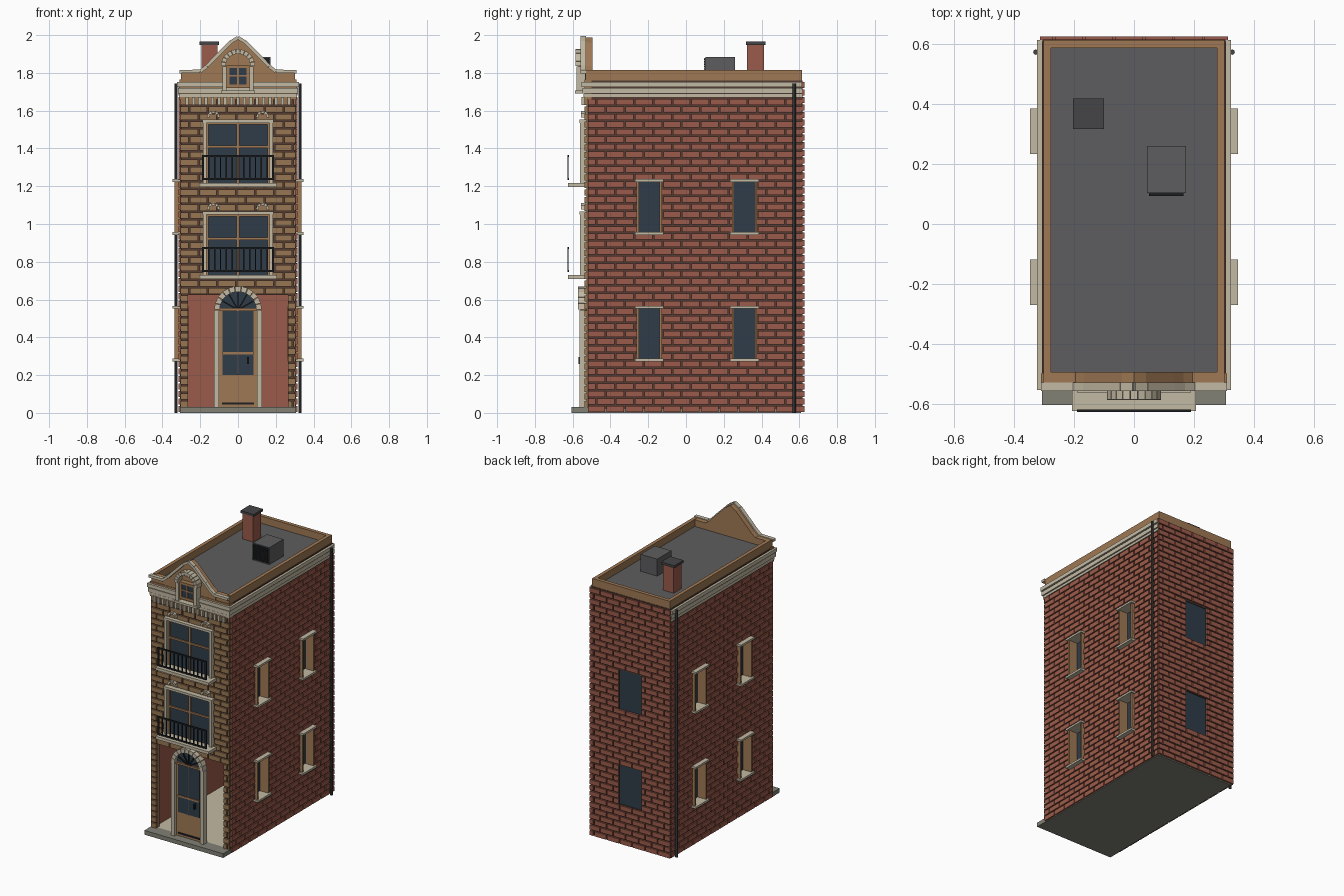
import bpy
import bmesh
import math
from mathutils import Matrix

default_cube = bpy.data.objects.get("Cube")
if default_cube:
    bpy.data.objects.remove(default_cube, do_unlink=True)


def material(name, red, green, blue):
    mat = bpy.data.materials.new(name)
    mat.use_nodes = True
    colour = (red, green, blue, 1)
    mat.diffuse_color = colour
    mat.node_tree.nodes["Principled BSDF"].inputs["Base Color"].default_value = colour
    return mat


RED = material("red_brick", .33, .105, .07)
TAN = material("tan_brick", .31, .18, .085)
MORTAR = material("dark_mortar", .09, .045, .033)
WOOD = material("brown_wood", .35, .19, .09)
STONE = material("pale_stone", .55, .49, .37)
GLASS = material("dark_glass", .028, .045, .065)
ROOF = material("roof_grey", .11, .11, .115)
STEP = material("step_stone", .22, .22, .18)
IRON = material("black_iron", .012, .014, .017)
METAL = material("dark_metal", .06, .06, .065)


def finish(name, bm, mat):
    bmesh.ops.recalc_face_normals(bm, faces=bm.faces)
    mesh = bpy.data.meshes.new(name)
    bm.to_mesh(mesh)
    bm.free()
    mesh.materials.append(mat)
    obj = bpy.data.objects.new(name, mesh)
    bpy.context.scene.collection.objects.link(obj)
    return obj


def prisms(name, mat, outlines, y0, y1):
    """Extrude outlines in the x-z plane from y0 to y1."""
    bm = bmesh.new()
    for outline in outlines:
        front = [bm.verts.new((x, y0, z)) for x, z in outline]
        back = [bm.verts.new((x, y1, z)) for x, z in outline]
        bm.faces.new(front)
        bm.faces.new(back[::-1])
        for i in range(len(front)):
            j = (i + 1) % len(front)
            bm.faces.new((front[i], back[i], back[j], front[j]))
    return finish(name, bm, mat)


def boxes(name, mat, spans):
    """Boxes given as (x0, x1, y0, y1, z0, z1)."""
    bm = bmesh.new()
    for x0, x1, y0, y1, z0, z1 in spans:
        place = Matrix.Translation(((x0 + x1) / 2, (y0 + y1) / 2, (z0 + z1) / 2))
        size = Matrix.Diagonal((abs(x1 - x0), abs(y1 - y0), abs(z1 - z0), 1))
        bmesh.ops.create_cube(bm, size=1, matrix=place @ size)
    return finish(name, bm, mat)


def box(name, mat, *span):
    return boxes(name, mat, [span])


def pair(name, mat, x0, x1, *rest):
    return boxes(name, mat, [(x0, x1, *rest), (-x1, -x0, *rest)])


def cut(rects, holes):
    """Remove rectangular holes from rectangles (u0, u1, z0, z1)."""
    for a, b, c, d in holes:
        kept = []
        for u0, u1, z0, z1 in rects:
            if u1 <= a or u0 >= b or z1 <= c or z0 >= d:
                kept.append((u0, u1, z0, z1))
                continue
            low, high = max(z0, c), min(z1, d)
            pieces = [(u0, a, low, high), (b, u1, low, high), (u0, u1, z0, c), (u0, u1, d, z1)]
            kept += [p for p in pieces if p[1] - p[0] > .004 and p[3] - p[2] > .004]
        rects = kept
    return rects


def running_bond(u0, u1, z0, z1, holes, length=.1, gap=.008):
    rows = round((z1 - z0) / .04)
    height = (z1 - z0) / rows
    bricks = []
    for row in range(rows):
        u = u0 - (row % 2) * length / 2
        while u < u1 - gap:
            left, right = max(u, u0), min(u + length - gap, u1)
            if right - left > gap:
                z = z0 + row * height
                bricks.append((left, right, z, z + height - gap))
            u += length
    return cut(bricks, holes)


def ring(cx, cz, inner, outer, count, gap=.04):
    """Wedge outlines of a half-round arch."""
    wedges = []
    for i in range(count):
        a, b = math.pi * (i + gap) / count, math.pi * (i + 1 - gap) / count
        wedges.append([(cx + r * math.cos(t), cz + r * math.sin(t))
                       for r, t in ((inner, a), (outer, a), (outer, b), (inner, b))])
    return wedges


def strip(p, q, half):
    """Outline of a straight bar between two points."""
    dx, dz = q[0] - p[0], q[1] - p[1]
    k = half / math.hypot(dx, dz)
    nx, nz = -dz * k, dx * k
    return [(p[0] + nx, p[1] + nz), (q[0] + nx, q[1] + nz), (q[0] - nx, q[1] - nz), (p[0] - nx, p[1] - nz)]


# Base step, floor and roof
box("base_slab", STEP, -.305, .305, -.53, .61, 0, .02)
box("front_step", STEP, -.308, .308, -.605, -.52, 0, .03)
box("ground_floor", STONE, -.29, .29, -.52, .6, .02, .03)
box("roof_deck", ROOF, -.285, .285, -.5, .595, 1.74, 1.765)

# Side walls, their bricks and windows
SILLS = (.28, .95)
window_rows = [(c - .067, c + .067, z, z + .28) for c in (-.195, .31) for z in SILLS]
for side, label in ((1, "left"), (-1, "right")):
    wall = cut([(-.52, .61, .02, 1.76)], window_rows)
    boxes(label + "_wall", RED, [(side * .285, side * .3, *r) for r in wall])
    boxes(label + "_mortar", MORTAR, [(side * .3, side * .308, *r) for r in wall])
    bricks = running_bond(-.52, .615, .005, 1.67, window_rows)
    boxes(label + "_bricks", RED, [(side * .305, side * .316, *r) for r in bricks])
    frames, panes, slabs = [], [], []
    for a, b, c, d in window_rows:
        near, far = side * .262, side * .335
        frames += [(near, far, a, a + .012, c, d), (near, far, b - .012, b, c, d)]
        panes.append((near, side * .27, a, b, c, d))
        slabs += [(near, side * .348, a - .009, b + .009, z - .007, z + .007) for z in (c, d)]
    boxes(label + "_window_jambs", WOOD, frames)
    boxes(label + "_window_glass", GLASS, panes)
    boxes(label + "_window_sills", STONE, slabs)

# Back wall
back_holes = [(-.09, .09, z, z + .28) for z in SILLS]
box("back_wall", RED, -.3, .3, .595, .605, .02, 1.76)
boxes("back_mortar", MORTAR, [(r[0], r[1], .605, .617, r[2], r[3])
                              for r in cut([(-.306, .306, .01, 1.76)], back_holes)])
boxes("back_bricks", RED, [(r[0], r[1], .614, .627, r[2], r[3])
                           for r in running_bond(-.314, .314, .005, 1.76, back_holes)])
boxes("back_window_glass", GLASS, [(a, b, .604, .612, c, d) for a, b, c, d in back_holes])

# Front wall with a wide ground floor opening
FLOORS = (("first", .73), ("second", 1.217))
front_holes = [(-.265, .265, 0, .625)]
window_holes = [(-.18, .18, z, z + .33) for _, z in FLOORS]
front = cut([(-.3, .3, .03, 1.76)], front_holes)
boxes("front_wall", TAN, [(a, b, -.522, -.5, c, d) for a, b, c, d in front])
boxes("front_mortar", MORTAR, [(a, b, -.528, -.522, c, d) for a, b, c, d in front])
boxes("front_bricks", TAN, [(a, b, -.538, -.524, c, d) for a, b, c, d in
                            running_bond(-.305, .305, .03, 1.67, front_holes + window_holes)])

# Front windows and balconies
for label, z in FLOORS:
    top = z + .335
    box(label + "_window_glass", GLASS, -.18, .18, -.533, -.525, z, top)
    pair(label + "_window_jambs", STONE, .166, .185, -.56, -.525, z, top)
    box(label + "_window_lintel", STONE, -.188, .188, -.565, -.525, top - .016, top)
    boxes(label + "_window_bars", WOOD, [
        (-.007, .007, -.542, -.53, z, top - .016),
        (-.166, .166, -.542, -.53, z + .185, z + .198),
        (-.166, .166, -.542, -.53, top - .026, top - .016),
        (-.166, -.156, -.542, -.53, z, top - .016), (.156, .166, -.542, -.53, z, top - .016)])
    hoods = [w for x in (-.13, .13) for w in ring(x, top + .012, .022, .036, 5)]
    prisms(label + "_window_hoods", STONE, hoods, -.555, -.53)
    box(label + "_balcony_slab", STONE, -.207, .207, -.625, -.52, z - .02, z)
    rails = [(-.19, .19, -.628, -.62, h, h + .01) for h in (z + .016, z + .138)]
    bars = 13
    for i in range(bars):
        x = -.185 + .37 * i / (bars - 1)
        w = .006 if i in (0, bars - 1) else .0035
        rails.append((x - w, x + w, -.627, -.621, z + .016, z + .145))
    boxes(label + "_balcony_railing", IRON, rails)

# Entrance door, surround and fanlight
ARCH = .545
box("door_panel", WOOD, -.1, .1, -.545, -.525, .03, ARCH + .01)
box("door_glass", GLASS, -.083, .083, -.55, -.54, .2, ARCH)
box("door_mullion", METAL, -.004, .004, -.554, -.545, .2, ARCH)
box("door_crossbar", WOOD, -.083, .083, -.555, -.545, .31, .323)
box("door_kick_strip", IRON, -.085, .085, -.55, -.54, .045, .056)
box("door_handle", IRON, .048, .058, -.57, -.545, .26, .295)
half_disc = [(.1 * math.cos(t), ARCH + .1 * math.sin(t)) for t in (math.pi * i / 16 for i in range(17))]
prisms("fanlight_glass", GLASS, [half_disc], -.545, -.528)
spokes = [strip((0, ARCH), (.095 * math.cos(t), ARCH + .095 * math.sin(t)), .0035)
          for t in (math.pi * i / 6 for i in range(1, 6))]
prisms("fanlight_spokes", IRON, spokes, -.553, -.54)
box("fanlight_bar", WOOD, -.1, .1, -.558, -.53, ARCH - .005, ARCH + .008)
pair("door_pilasters", STONE, .1, .127, -.565, -.525, .03, ARCH)
prisms("door_arch", STONE, ring(0, ARCH, .097, .126, 11), -.572, -.525)

# Cornices with dentils
CORNICE = ((.312, 1.672, 1.688), (.318, 1.692, 1.72), (.324, 1.726, 1.752))
for i, (reach, low, high) in enumerate(CORNICE):
    pair("side_cornice_%d" % i, STONE, .295, reach, -.515, .615, low, high)
    box("front_cornice_%d" % i, STONE, -reach, reach, -.23 - reach, -.515, low, high)
box("cornice_backing", WOOD, -.31, .31, -.538, -.5, 1.66, 1.765)
dentils = [-.27 + .54 * i / 16 for i in range(17)]
boxes("dentils", STONE, [(x - .008, x + .008, -.553, -.53, 1.63, 1.672) for x in dentils])

# Parapets
pair("side_parapet", WOOD, .278, .303, -.515, .61, 1.752, 1.815)
box("back_parapet", WOOD, -.303, .303, .588, .614, 1.76, 1.815)
box("front_parapet", WOOD, -.303, .303, -.533, -.495, 1.75, 1.812)

# Gable with stone coping
half = [(.2, 1.808), (.165, 1.835), (.13, 1.872), (.04, 1.962), (0, 1.987)]
slope = half + [(-x, z) for x, z in half[-2::-1]]
prisms("gable", WOOD, [slope + [(-.2, 1.76), (.2, 1.76)]], -.535, -.495)
coping = [(.31, 1.807)] + slope + [(-.31, 1.807)]
prisms("gable_coping", STONE, [strip(p, q, .009) for p, q in zip(coping, coping[1:])], -.558, -.53)

# Attic window in the gable
box("attic_glass", GLASS, -.05, .05, -.562, -.53, 1.735, 1.835)
boxes("attic_window_frame", WOOD, [
    (-.06, -.045, -.568, -.53, 1.72, 1.84), (.045, .06, -.568, -.53, 1.72, 1.84),
    (-.05, .05, -.568, -.53, 1.825, 1.84), (-.05, .05, -.568, -.53, 1.72, 1.738),
    (-.05, .05, -.567, -.53, 1.781, 1.789), (-.004, .004, -.567, -.53, 1.73, 1.83)])
pair("attic_pilasters", STONE, .06, .082, -.58, -.53, 1.705, 1.835)
box("attic_sill", STONE, -.09, .09, -.588, -.53, 1.692, 1.707)
prisms("attic_arch", STONE, ring(0, 1.835, .066, .091, 11), -.586, -.53)

# Chimney and roof cooling unit
box("chimney", RED, -.192, -.108, .324, .412, 1.76, 1.95)
box("chimney_cap", METAL, -.203, -.1, .317, .42, 1.948, 1.965)
box("cooling_unit", ROOF, .043, .173, .103, .26, 1.765, 1.885)
box("cooling_vent", IRON, .05, .166, .098, .104, 1.772, 1.878)
boxes("cooling_fins", IRON, [(.05, .166, .094, .1, 1.778 + i * .013, 1.784 + i * .013) for i in range(8)])

# Downpipes near the back corners
for side, label in ((1, "left"), (-1, "right")):
    bm = bmesh.new()
    bmesh.ops.create_cone(bm, cap_ends=True, segments=8, radius1=.009, radius2=.009, depth=1.745,
                          matrix=Matrix.Translation((side * .328, .574, .8725)))
    finish(label + "_downpipe", bm, METAL)
